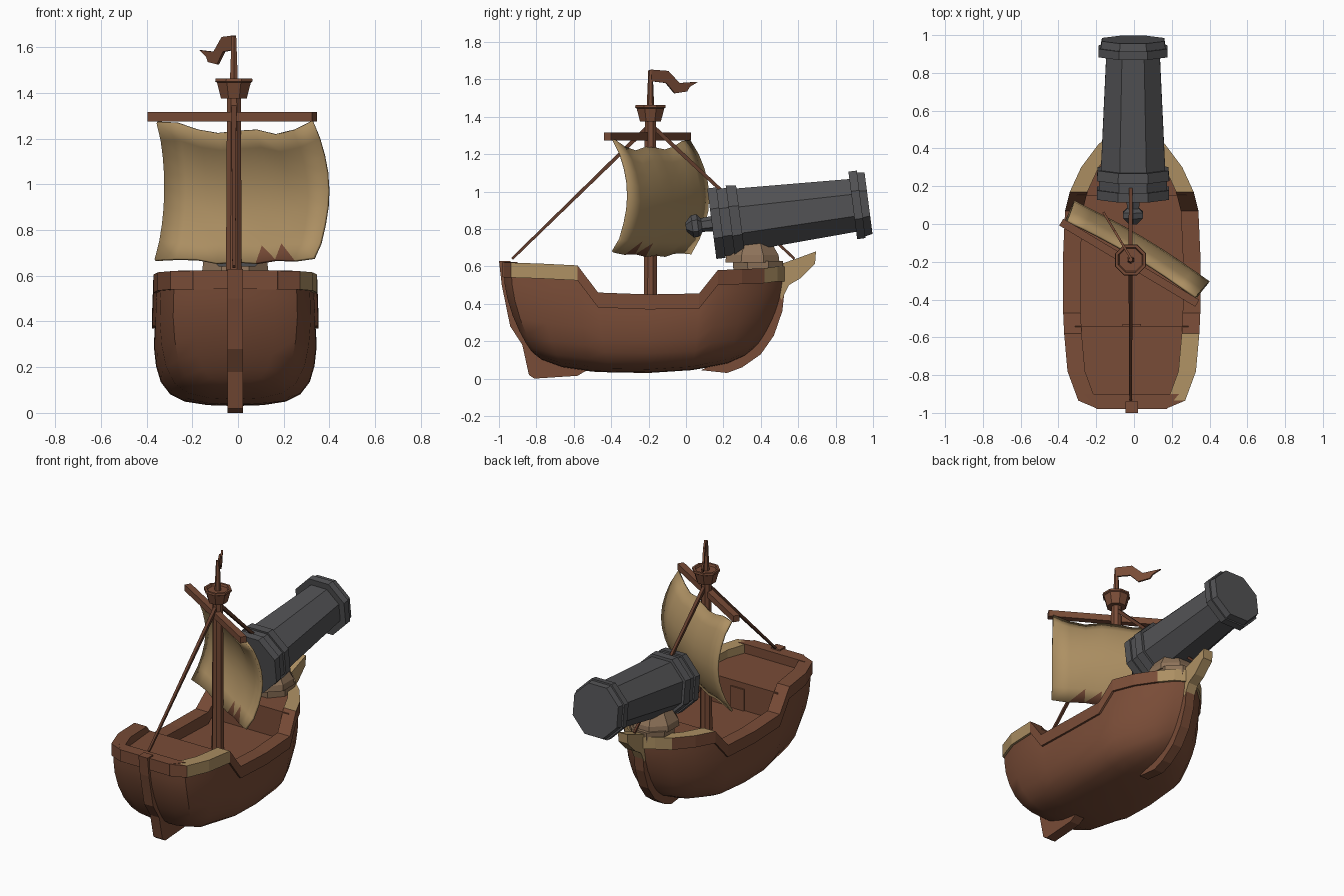
import bpy, bmesh, math, random
from mathutils import Vector, Matrix

if "Cube" in bpy.data.objects:
    bpy.data.objects.remove(bpy.data.objects["Cube"])

random.seed(3)
CX = -0.012  # ship centreline


def material(name, rgb):
    m = bpy.data.materials.new(name)
    m.diffuse_color = (*rgb, 1)
    m.use_nodes = True
    m.node_tree.nodes["Principled BSDF"].inputs["Base Color"].default_value = m.diffuse_color
    return m


WOOD = material("wood", (0.19, 0.072, 0.038))
TAN = material("tan", (0.42, 0.28, 0.125))
PALE = material("pale_wood", (0.27, 0.17, 0.10))
IRON = material("iron", (0.085, 0.085, 0.09))
ROPE = material("rope", (0.12, 0.045, 0.025))


def mesh(name, verts, faces, mats, pick=None):
    """Make an object; pick(face centre) gives the material slot."""
    me = bpy.data.meshes.new(name)
    me.from_pydata([tuple(v) for v in verts], [], faces)
    bm = bmesh.new()
    bm.from_mesh(me)
    bmesh.ops.remove_doubles(bm, verts=bm.verts, dist=0.0005)
    bmesh.ops.recalc_face_normals(bm, faces=bm.faces)
    bm.to_mesh(me)
    bm.free()
    for m in mats:
        me.materials.append(m)
    if pick:
        for p in me.polygons:
            p.material_index = pick(p.center)
    ob = bpy.data.objects.new(name, me)
    bpy.context.collection.objects.link(ob)
    return ob


def loft(rings, caps=True):
    """Vertices and faces joining closed rings."""
    n = len(rings[0])
    v = [p for r in rings for p in r]
    f = [(i * n + k, i * n + (k + 1) % n, (i + 1) * n + (k + 1) % n, (i + 1) * n + k)
         for i in range(len(rings) - 1) for k in range(n)]
    if caps:
        f += [tuple(range(n)), tuple(range(len(v) - n, len(v)))]
    return v, f


def turned(name, profile, n, origin, mat, tilt=0.0):
    """Faceted turned part; profile is (height, flat-to-centre radius)."""
    rot = Matrix.Rotation(-tilt, 3, 'X')
    rings = []
    for t, a in profile:
        r = a / math.cos(math.pi / n)
        rings.append([Vector(origin) + rot @ Vector((r * math.cos((k + .5) * math.tau / n),
                      r * math.sin((k + .5) * math.tau / n), t)) for k in range(n)])
    return mesh(name, *loft(rings), [mat])


def beam(name, p, q, w, mat, w2=None):
    """Square bar from p to q."""
    p, q = Vector(p), Vector(q)
    rot = (q - p).to_track_quat('Z', 'Y')
    rings = [[c + rot @ Vector((x * s / 2, y * s / 2, 0)) for x, y in
              ((-1, -1), (1, -1), (1, 1), (-1, 1))] for c, s in ((p, w), (q, w2 or w))]
    return mesh(name, *loft(rings), [mat])


def plate(name, outline, width, mat):
    """Side-view (y, z) outline extruded across x."""
    return mesh(name, *loft([[(CX + s * width / 2, y, z) for y, z in outline] for s in (-1, 1)]), [mat])


# Hull: stations of (rail y, rail z, half width, keel y, keel z)
ST = [(-.975, .62, .17, -.81, .13), (-.935, .62, .265, -.77, .10), (-.78, .615, .322, -.66, .06),
      (-.58, .605, .34, -.5, .037), (-.47, .46, .345, -.4, .033), (-.2, .45, .347, -.2, .03),
      (.07, .455, .335, .03, .045), (.17, .58, .31, .12, .06), (.3, .585, .25, .22, .08),
      (.42, .59, .16, .31, .12), (.49, .6, .08, .36, .16), (.53, .60, .01, .38, .18)]
SEC = [(0, 0), (.35, .01), (.64, .05), (.82, .13), (.94, .27), (1.0, .45), (1.025, .65), (1.02, .82), (1, 1)]
verts, faces = [], []
for yt, zt, w, yb, zb in ST:
    half = [(w * x, yb + (yt - yb) * math.sin(f * math.pi / 2) ** .8, zb + (zt - .03 - zb) * f) for x, f in SEC]
    verts += [(CX - x, y, z) for x, y, z in half[:0:-1]] + [(CX + x, y, z) for x, y, z in half]
n = 2 * len(SEC) - 1
for i in range(len(ST) - 1):
    faces += [(i * n + k, i * n + k + 1, i * n + n + k + 1, i * n + n + k) for k in range(n - 1)]
for k in range(n // 2 - 1):  # transom
    faces.append((k, k + 1, n - 2 - k, n - 1 - k))
faces.append((n // 2 - 1, n // 2, n // 2 + 1))
hull = mesh("hull", verts, faces, [WOOD])
bpy.context.view_layer.objects.active = hull
hull.select_set(True)
bpy.ops.object.shade_smooth_by_angle(angle=math.radians(40))
hull.select_set(False)

# Bulwark rails, pale patches at the bow and on one stern side
for side, label in ((-1, "left"), (1, "right")):
    rings = []
    for y, z, w, _, _ in ST:
        o, i = w + .018, max(w - .075, 0)
        rings.append([(CX + side * x, y, z + dz) for x, dz in ((o, 0), (i, 0), (i, -.08), (o, -.08))])
    mesh("rail_" + label, *loft(rings), [WOOD, TAN],
         lambda c: int((c.y > .2 and c.z > .57) or c.y > .4 or (c.x > .1 and -.9 < c.y < -.55)))
mesh("stern_rail", *loft([[(CX + s * x, y, z) for x, y, z in
     ((.185, -.98, .543), (.185, -.98, .622), (.25, -.9, .622), (.25, -.9, .543))] for s in (-1, 1)]), [WOOD])

# Stepped deck with cabin door
DECK = [(-.93, .56, .2), (-.85, .56, .26), (-.54, .56, .30), (-.54, .375, .31), (.15, .375, .29),
        (.15, .56, .29), (.3, .565, .21), (.42, .57, .13), (.5, .575, .04)]
mesh("deck", [(CX + s * w, y, z) for y, z, w in DECK for s in (-1, 1)],
     [(2 * i, 2 * i + 1, 2 * i + 3, 2 * i + 2) for i in range(len(DECK) - 1)], [WOOD])
plate("cabin_door", [(-.545, .375), (-.545, .52), (-.53, .52), (-.53, .375)], .1, WOOD)

# Stern post with rudder, keel and stem
plate("stern_post", [(-1, .63), (-.985, .5), (-.94, .28), (-.875, .18), (-.84, .02), (-.81, 0), (-.58, .015),
                     (-.52, .05), (-.7, .12), (-.82, .25), (-.92, .5), (-.94, .63)], .068, WOOD)
plate("stem", [(.08, .045), (.22, .03), (.3, .06), (.4, .13), (.47, .23), (.515, .36), (.53, .5), (.5, .58),
               (.44, .5), (.40, .3), (.32, .17), (.2, .1)], .068, WOOD)
plate("stem_head", [(.51, .42), (.55, .5), (.61, .535), (.69, .615), (.695, .68), (.6, .645), (.5, .61), (.44, .59)],
      .07, TAN)

# Mast, crow's nest and top pole
MX, MY = -.018, -.19
turned("mast", [(.37, .036), (1.4, .03)], 8, (MX, MY, 0), WOOD)
turned("crows_nest", [(1.375, .056), (1.445, .074), (1.45, .082), (1.463, .08), (1.463, .066), (1.45, .06)],
       8, (MX, MY, 0), WOOD)
turned("top_pole", [(1.38, .02), (1.65, .01)], 6, (MX, MY, 0), WOOD)

# Forked pennant, streaming to the bow and left
TOP = [(0, 1.652), (.09, 1.645), (.15, 1.58), (.25, 1.587)]
LOW = [(0, 1.59), (.08, 1.58), (.125, 1.525), (.19, 1.535)]
fv = [(MX - .6 * d, MY + d, z) for a, b in zip(TOP, LOW) for d, z in (a, b)]
fv.append((MX - .6 * .205, MY + .205, 1.56))
flag = mesh("pennant", fv, [(0, 1, 3, 2), (2, 3, 5, 4), (4, 5, 7, 8, 6)], [WOOD])
flag.modifiers.new("thickness", 'SOLIDIFY').thickness = .012

# Yard and ragged, billowing sail
A, B = Vector((-.385, .01, 1.295)), Vector((.335, -.42, 1.295))
beam("yard", A, B, .042, WOOD)
u = (B - A).normalized()
out = Vector((-u.y, u.x, 0))
mid = Vector((MX, MY, 0)) + out * .012
TEAR = [1.275, 1.27, 1.24, 1.225, 1.235, 1.24, 1.22, 1.24, 1.28]
N = 8
sv = []
for j in range(N + 1):
    v = j / N
    for i in range(N + 1):
        s = (i / N - .5) * (.79 + .02 * v + .035 * math.sin(math.pi * v))
        zb = .655 + .025 * abs(i / N - .5) + random.uniform(-.008, .008)
        p = mid + u * s + out * (.105 * math.sin(math.pi * v) ** .8 + .02 * math.cos(math.pi * (i / N - .5)))
        p.z = TEAR[i] + (zb - TEAR[i]) * v
        sv.append(p)
sf = [(j * 9 + i, j * 9 + i + 1, j * 9 + i + 10, j * 9 + i + 9) for j in range(N) for i in range(N)]
sf = [t for q in sf for t in ((q[0], q[1], q[2]), (q[0], q[2], q[3]))]
sail = mesh("sail", sv, sf, [TAN, WOOD], lambda c: int(c.z < .69 and (.12 < c.x < .33 or c.x < -.31)))
for p in sail.data.polygons:
    p.use_smooth = True
sail.modifiers.new("thickness", 'SOLIDIFY').thickness = .014

# Stays
beam("stern_stay", (MX, MY, 1.36), (MX, -.93, .64), .022, ROPE, .014)
beam("bow_stay", (MX, MY, 1.36), (MX, .58, .64), .022, ROPE, .014)

# Cannon pedestal
turned("pedestal_plate", [(.555, .13), (.63, .135)], 8, (CX, .385, 0), PALE)
turned("pedestal", [(.62, .145), (.66, .14), (.73, .1), (.82, .09)], 8, (CX, .355, 0), PALE)

# Cannon: banded octagonal barrel and knob
BREECH, TILT = (-.005, .138, .828), math.radians(82.6)
turned("cannon_barrel", [(0, .19), (.05, .19), (.05, .18), (.1, .18), (.1, .192), (.155, .187), (.155, .17), (.76, .142),
                         (.76, .182), (.805, .182), (.805, .172), (.845, .165)], 8, BREECH, IRON, TILT)
turned("cannon_knob", [(-.14, .02), (-.105, .052), (-.075, .052), (-.055, .032), (.01, .036)], 6, BREECH, IRON, TILT)
